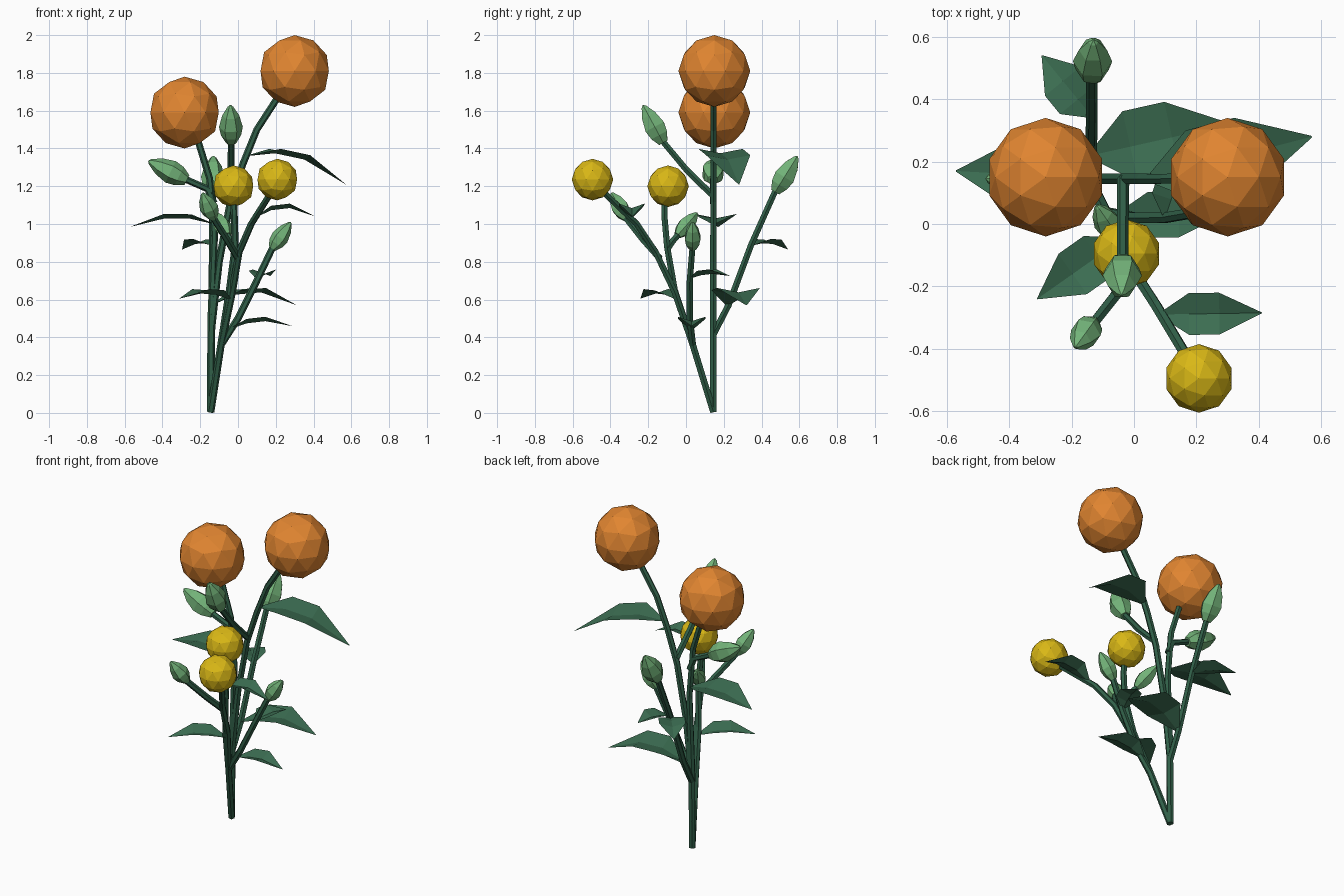
import bpy, bmesh, math
from mathutils import Vector

if "Cube" in bpy.data.objects:
    bpy.data.objects.remove(bpy.data.objects["Cube"])


def material(name, rgb):
    m = bpy.data.materials.new(name)
    m.diffuse_color = (*rgb, 1)
    m.use_nodes = True
    m.node_tree.nodes["Principled BSDF"].inputs["Base Color"].default_value = m.diffuse_color
    return m


STEM = material("stem green", (0.03, 0.115, 0.065))
LEAF = material("leaf green", (0.045, 0.155, 0.085))
BUD = material("bud green", (0.17, 0.45, 0.19))
ORANGE = material("orange bloom", (0.75, 0.235, 0.03))
YELLOW = material("yellow bloom", (0.70, 0.48, 0.008))


def finish(bm, name, mat):
    bmesh.ops.recalc_face_normals(bm, faces=bm.faces)
    me = bpy.data.meshes.new(name)
    bm.to_mesh(me)
    bm.free()
    me.materials.append(mat)
    ob = bpy.data.objects.new(name, me)
    bpy.context.collection.objects.link(ob)
    return ob


def loft(name, points, radii, mat, sides=6):
    """Skin faceted rings along a path."""
    pts = [Vector(p) for p in points]
    bm = bmesh.new()
    rings = []
    for i, p in enumerate(pts):
        t = Vector()
        if i > 0:
            t += (p - pts[i - 1]).normalized()
        if i < len(pts) - 1:
            t += (pts[i + 1] - p).normalized()
        t.normalize()
        u = (Vector((1, 0, 0)) - t * t.x).normalized()
        v = t.cross(u)
        rings.append([bm.verts.new(p + radii[i] * (u * math.cos(a) + v * math.sin(a)))
                      for a in (2 * math.pi * k / sides for k in range(sides))])
    for a, b in zip(rings, rings[1:]):
        for k in range(sides):
            j = (k + 1) % sides
            bm.faces.new((a[k], a[j], b[j], b[k]))
    bm.faces.new(rings[0][::-1])
    bm.faces.new(rings[-1])
    return finish(bm, name, mat)


def stem(name, points, r0=0.02, r1=0.018):
    n = len(points) - 1
    loft(name, points, [r0 + (r1 - r0) * i / n for i in range(n + 1)], STEM)


def bud(name, base, tip, r=0.063):
    b, t = Vector(base), Vector(tip)
    profile = [(0, 0.45), (0.2, 0.85), (0.42, 1), (0.72, 0.72), (0.95, 0.25), (1, 0.03)]
    loft(name, [b.lerp(t, s) for s, _ in profile], [r * w for _, w in profile], BUD)


def leaf(name, base, tip, half, arch, fold=0.025):
    """Arched blade, creased along the middle with raised edges."""
    b, t = Vector(base), Vector(tip)
    side = Vector((0, 0, 1)).cross(t - b).normalized()
    bm = bmesh.new()
    rows = []
    for s, w in ((0, 0.1), (0.28, 0.93), (0.58, 0.93), (1, 0.02)):
        mid = b.lerp(t, s) + Vector((0, 0, arch * 4 * s * (1 - s)))
        up = Vector((0, 0, fold * w))
        rows.append([bm.verts.new(q) for q in
                     (mid + side * half * w + up, mid, mid - side * half * w + up)])
    for a, c in zip(rows, rows[1:]):
        for k in (0, 1):
            bm.faces.new((a[k], a[k + 1], c[k + 1], c[k]))
    return finish(bm, name, LEAF)


def bloom(name, centre, r, mat):
    bm = bmesh.new()
    bmesh.ops.create_icosphere(bm, subdivisions=2, radius=r)
    bmesh.ops.translate(bm, verts=bm.verts, vec=centre)
    return finish(bm, name, mat)


# round blooms
bloom("orange_bloom_high", (0.30, 0.15, 1.81), 0.19, ORANGE)
bloom("orange_bloom_low", (-0.283, 0.15, 1.59), 0.19, ORANGE)
bloom("yellow_bloom_middle", (-0.024, -0.095, 1.20), 0.11, YELLOW)
bloom("yellow_bloom_front", (0.208, -0.495, 1.235), 0.11, YELLOW)

# main stems, all from one foot
foot = (-0.145, 0.145, 0.006)
fork = (-0.09, 0.036, 0.36)
stem("high_orange_stem", [foot, (-0.14, 0.145, 0.45), (-0.10, 0.145, 0.8), (-0.04, 0.145, 1.12),
                          (0.025, 0.145, 1.315), (0.10, 0.145, 1.5), (0.23, 0.147, 1.70)])
stem("low_orange_stem", [foot, (-0.142, 0.145, 0.5), (-0.125, 0.145, 0.94),
                         (-0.15, 0.145, 1.24), (-0.23, 0.147, 1.5)])
stem("front_yellow_stem", [foot, fork, (-0.03, -0.06, 0.64), (0.005, -0.16, 0.85),
                           (0.07, -0.26, 1.0), (0.19, -0.46, 1.19)])
stem("middle_yellow_stem", [foot, fork, (-0.045, -0.06, 0.65), (-0.015, -0.10, 0.88),
                            (-0.02, -0.115, 1.05), (-0.024, -0.112, 1.14)])
stem("right_bud_stem", [foot, fork, (0, 0.02, 0.50), (0.10, 0.02, 0.70), (0.188, 0.035, 0.885)])
stem("back_bud_stem", [(-0.142, 0.147, 0.42), (-0.138, 0.225, 0.57), (-0.135, 0.345, 0.89),
                       (-0.135, 0.475, 1.18)])

# side branches
stem("top_bud_branch", [(-0.035, 0.145, 1.15), (-0.035, 0.08, 1.21), (-0.036, 0.0, 1.29),
                        (-0.036, -0.125, 1.44)])
stem("left_bud_branch", [(-0.128, 0.145, 1.11), (-0.16, 0.145, 1.185), (-0.285, 0.142, 1.24)])
stem("front_bud_branch", [(0.0, -0.14, 0.82), (-0.06, -0.23, 0.92), (-0.135, -0.325, 1.04)])
stem("inner_bud_branch", [(-0.015, -0.098, 0.87), (-0.035, -0.07, 0.91), (-0.065, -0.035, 0.95)])

# closed buds
bud("top_bud", (-0.036, -0.12, 1.43), (-0.04, -0.228, 1.63))
bud("left_bud", (-0.27, 0.142, 1.233), (-0.475, 0.145, 1.335))
bud("back_bud", (-0.135, 0.472, 1.17), (-0.13, 0.59, 1.36))
bud("right_bud", (0.18, 0.035, 0.87), (0.28, 0.035, 1.01), 0.047)
bud("inner_bud", (-0.055, -0.045, 0.94), (-0.12, 0.06, 1.06), 0.047)
bud("front_bud", (-0.13, -0.315, 1.03), (-0.188, -0.395, 1.165), 0.05)

# leaves
leaf("upper_right_leaf", (0.05, 0.145, 1.36), (0.57, 0.28, 1.21), 0.13, 0.07)
leaf("left_leaf", (-0.13, 0.145, 1.0), (-0.57, 0.17, 0.985), 0.12, 0.04)
leaf("back_left_leaf", (-0.135, 0.345, 0.885), (-0.295, 0.54, 0.865), 0.08, 0.022)
leaf("front_right_leaf", (0.085, -0.29, 1.03), (0.41, -0.285, 1.04), 0.072, 0.05)
leaf("middle_right_leaf", (0.10, 0.02, 0.71), (0.17, 0.23, 0.725), 0.07, 0.018)
leaf("lower_right_leaf", (-0.05, 0.03, 0.44), (0.285, 0.03, 0.46), 0.078, 0.035)
leaf("back_right_leaf", (-0.137, 0.22, 0.57), (0.31, 0.32, 0.57), 0.125, 0.07)
leaf("front_left_leaf", (-0.04, -0.05, 0.60), (-0.31, -0.24, 0.605), 0.085, 0.03)
